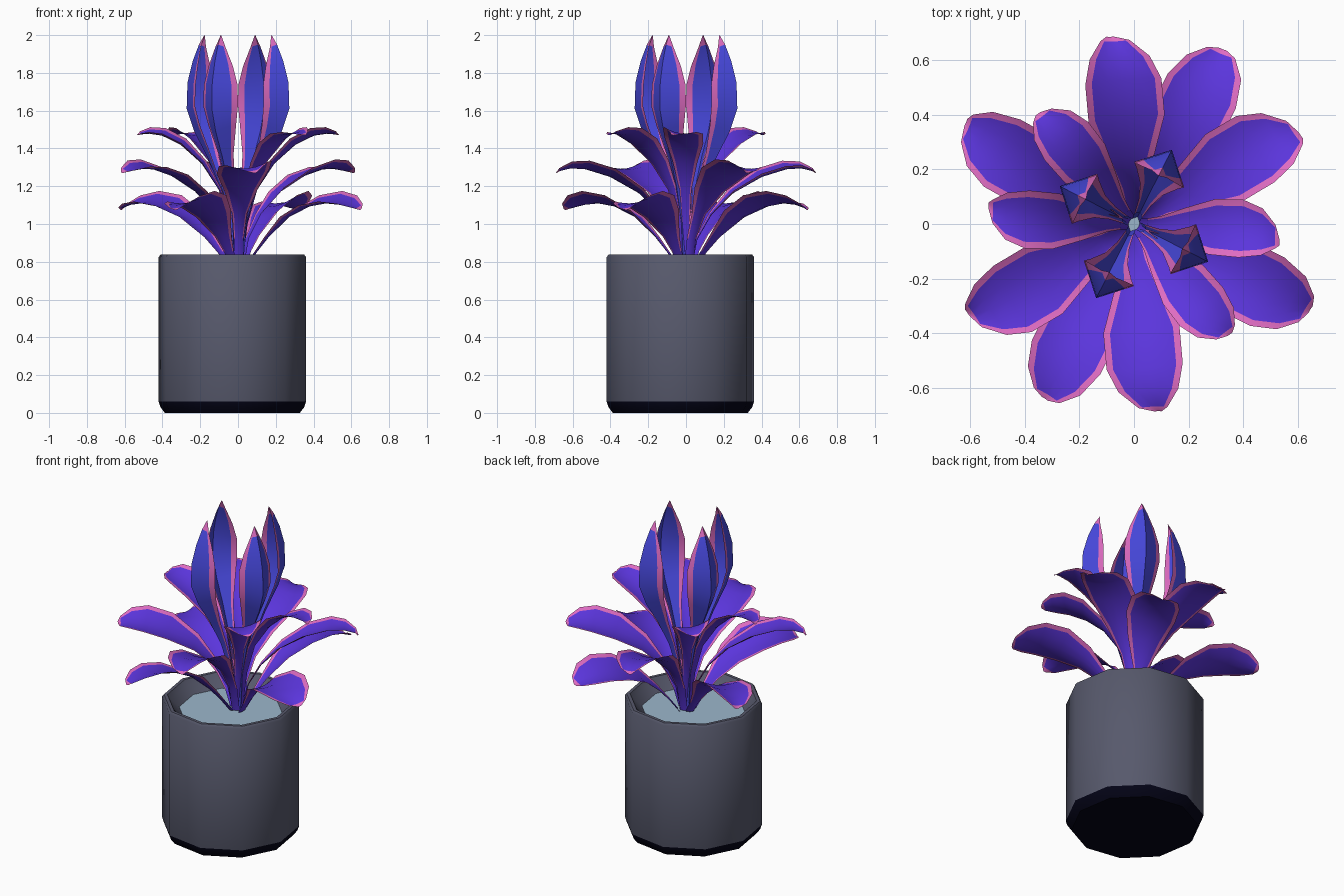
import bpy, bmesh, math
from mathutils import Vector

if "Cube" in bpy.data.objects:
    bpy.data.objects.remove(bpy.data.objects["Cube"])


def material(name, rgb):
    m = bpy.data.materials.new(name)
    m.diffuse_color = (*rgb, 1)
    m.use_nodes = True
    m.node_tree.nodes["Principled BSDF"].inputs["Base Color"].default_value = m.diffuse_color
    return m


VIOLET = material("violet", (0.105, 0.036, 0.72))
BLUE = material("blue", (0.066, 0.068, 0.75))
PINK = material("pink", (0.74, 0.15, 0.54))
GREY = material("slate_grey", (0.095, 0.1, 0.15))
BLACK = material("near_black", (0.001, 0.001, 0.008))
PALE = material("pale_blue", (0.33, 0.47, 0.60))


def finish(name, bm, mats, angle):
    mesh = bpy.data.meshes.new(name)
    bm.to_mesh(mesh)
    bm.free()
    for m in mats:
        mesh.materials.append(m)
    ob = bpy.data.objects.new(name, mesh)
    bpy.context.collection.objects.link(ob)
    bpy.ops.object.select_all(action='DESELECT')
    ob.select_set(True)
    bpy.context.view_layer.objects.active = ob
    bpy.ops.object.shade_smooth_by_angle(angle=math.radians(angle))
    return ob


def leaf(name, stations, degrees, mat, cup, power, rim, roll=0.0, shift=0.0):
    """Blade swept along (radius, height, half width) stations, with a pink rim.
    roll lifts the anticlockwise edge, shift leans the tip sideways."""
    a = math.radians(degrees)
    out = Vector((math.cos(a), math.sin(a), 0))
    side = Vector((-math.sin(a), math.cos(a), 0))
    bm = bmesh.new()
    rows = []
    last = len(stations) - 1
    for i, (r, z, hw) in enumerate(stations):
        p, q = stations[max(i - 1, 0)], stations[min(i + 1, last)]
        tan = Vector((q[0] - p[0], q[1] - p[1])).normalized()
        normal = out * -tan.y + Vector((0, 0, tan.x))    # towards the upper side
        inner = 1 - min(0.25, rim / hw)
        bend = shift * max(0, (i - last + 4) / 4) ** 2
        row = []
        for t in (-1, -inner, -inner / 2, 0, inner / 2, inner, 1):
            co = out * r + Vector((0, 0, z)) + side * (hw * t + bend)
            lift = cup * abs(t) ** power + roll * t
            row.append(bm.verts.new(co + normal * (hw * lift)))
        rows.append(row)
    for i in range(last):
        for j in range(6):
            f = bm.faces.new((rows[i][j], rows[i][j + 1], rows[i + 1][j + 1], rows[i + 1][j]))
            f.material_index = int((j in (0, 5) and i > 0) or i == last - 1)
    bm.normal_update()
    if sum((f.normal.z - f.normal.dot(out)) * f.calc_area() for f in bm.faces) < 0:
        bmesh.ops.reverse_faces(bm, faces=bm.faces[:])
    finish(name, bm, [mat, PINK], 80)


# Leaf tiers: (radius, height, half width)
LOW = [(.05, .77, .025), (.11, .85, .026), (.18, .93, .045), (.30, 1.035, .10), (.43, 1.095, .14),
       (.55, 1.115, .14), (.64, 1.105, .11), (.70, 1.085, .055), (.718, 1.075, .012)]
MID = [(.03, .77, .025), (.06, .92, .026), (.135, 1.05, .04), (.25, 1.165, .09), (.40, 1.25, .14),
       (.53, 1.29, .14), (.61, 1.295, .11), (.672, 1.28, .053), (.69, 1.27, .012)]
TOP = [(.02, .77, .02), (.05, 1.0, .022), (.10, 1.18, .032), (.19, 1.32, .066), (.30, 1.42, .102),
       (.40, 1.47, .106), (.47, 1.48, .086), (.518, 1.475, .043), (.535, 1.47, .01)]
SPEAR = [(.03, .77, .015), (.05, 1.0, .016), (.11, 1.2, .025), (.18, 1.35, .045), (.26, 1.49, .083),
         (.305, 1.61, .103), (.3, 1.75, .1), (.27, 1.86, .072), (.232, 1.95, .03), (.2, 2.0, .002)]

# Each entry: angle, roll, tip lean
for tier, stations, leaves in (
        ("low", LOW, ((63, -.2, 0), (-117, .2, 0), (-27, .2, .015), (152, -.2, -.04))),
        ("middle", MID, ((94, .1, .04), (-86, .1, .04), (32, -.15, -.05), (-148, -.15, -.05))),
        ("upper", TOP, ((-2, -.15, -.05), (178, -.15, -.05), (-51, .15, .02), (129, .15, .02)))):
    for n, (degrees, roll, shift) in enumerate(leaves, 1):
        leaf(f"{tier}_leaf_{n}", stations, degrees, VIOLET, 0.23, 2, 0.024, roll, shift)

# Upright folded leaves in the centre
for k in range(4):
    leaf(f"upright_leaf_{k + 1}", SPEAR, 63 + 90 * k, BLUE, 1.0, 1, 0.028)


def turned(name, profile, mats, rule, angle):
    """Ten-sided turned shape from (radius, height) points, closed at the first one."""
    bm = bmesh.new()
    rings = []
    for r, z in profile:
        ring = []
        for k in range(10):
            a = math.radians(36 * k - 9)
            ring.append(bm.verts.new((-.03 + r * math.cos(a), -.03 + r * math.sin(a), z)))
        rings.append(ring)
    for lo, hi in zip(rings, rings[1:]):
        for k in range(10):
            bm.faces.new((lo[k], lo[(k + 1) % 10], hi[(k + 1) % 10], hi[k]))
    bm.faces.new(rings[0][::-1])
    for f in bm.faces:
        f.material_index = rule(f.calc_center_median().z)
    return finish(name, bm, mats, angle)


# Pot with dark chamfered foot and a lip sloping inwards
turned("pot", [(.362, 0), (.385, .03), (.395, .06), (.395, .825), (.385, .838), (.365, .838),
               (.345, .81), (.295, .762)], [GREY, BLACK],
       lambda z: int(z < .06), 40)
# Pale filling
soil = turned("soil", [(.297, .765)], [PALE], lambda z: 0, 30)
soil.data.flip_normals()
